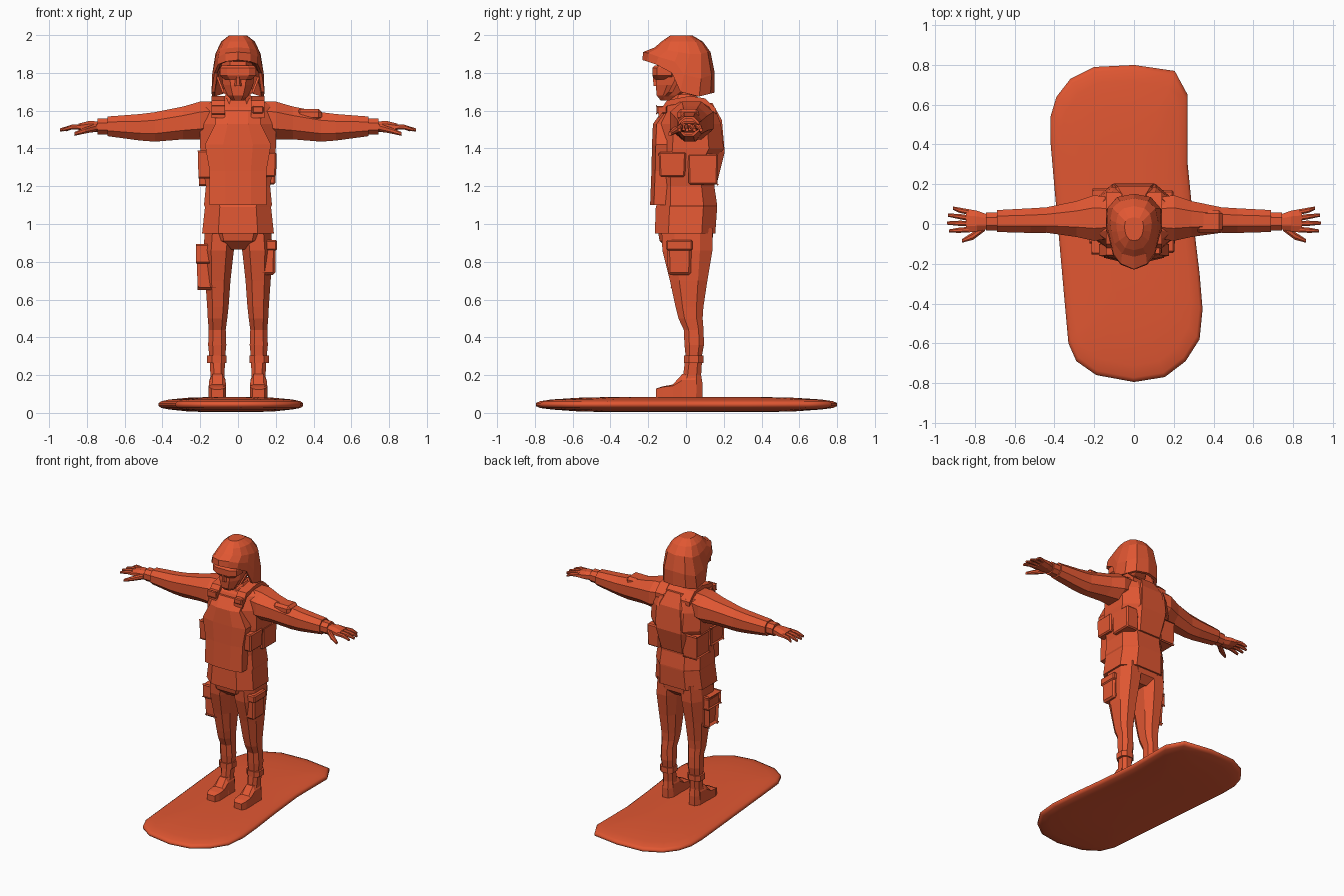
import bpy, bmesh, math
from mathutils import Vector

mat = bpy.data.materials.new("orange_red_plastic")
mat.diffuse_color = (0.75, 0.095, 0.032, 1)


def finish(name, bm, smooth=False):
    bmesh.ops.recalc_face_normals(bm, faces=bm.faces)
    me = bpy.data.meshes.new(name)
    bm.to_mesh(me)
    bm.free()
    me.materials.append(mat)
    for p in me.polygons:
        p.use_smooth = smooth
    ob = bpy.data.objects.new(name, me)
    bpy.context.collection.objects.link(ob)
    return ob


def loft(name, rings, smooth=False):
    """Skin closed rings of points and cap both ends."""
    bm = bmesh.new()
    vs = [[bm.verts.new(p) for p in r] for r in rings]
    n = len(vs[0])
    for a, b in zip(vs, vs[1:]):
        for i in range(n):
            j = (i + 1) % n
            bm.faces.new((a[i], a[j], b[j], b[i]))
    bm.faces.new(vs[0])
    bm.faces.new(vs[-1])
    return finish(name, bm, smooth)


def octo(x0, x1, y0, y1, z, k=0.5):
    """Chamfered rectangle at height z."""
    cx, cy, rx, ry = (x0 + x1) / 2, (y0 + y1) / 2, (x1 - x0) / 2, (y1 - y0) / 2
    c = [(k, -1), (1, -k), (1, k), (k, 1), (-k, 1), (-1, k), (-1, -k), (-k, -1)]
    return [(cx + a * rx, cy + b * ry, z) for a, b in c]


def octo_x(s, x, cy, cz, ry, rz, k=0.45):
    """Chamfered rectangle across the arm at distance x."""
    return [(s * x, p[0], p[1]) for p in octo(cy - ry, cy + ry, cz - rz, cz + rz, 0, k)]


def box(name, s, x, y, z, taper=1.0, bev=0.008):
    """Bevelled box from ranges, mirrored by s, bottom scaled by taper."""
    bm = bmesh.new()
    bmesh.ops.create_cube(bm, size=1)
    mid = lambda r: (r[0] + r[1]) / 2
    for v in bm.verts:
        t = taper if v.co.z < 0 else 1
        v.co = Vector((s * (mid(x) + v.co.x * t * (x[1] - x[0])),
                       mid(y) + v.co.y * t * (y[1] - y[0]), mid(z) + v.co.z * (z[1] - z[0])))
    bmesh.ops.bevel(bm, geom=bm.edges[:], offset=bev, segments=1, affect='EDGES')
    return finish(name, bm)


# Board: slightly skewed rounded outline, lens-shaped in section
outline = [(0, .80), (-.20, .79), (-.32, .73), (-.39, .64), (-.42, .54), (-.42, .41), (-.40, .18),
           (-.377, -.075), (-.35, -.38), (-.33, -.60), (-.29, -.69), (-.19, -.76), (0, -.795),
           (.155, -.77), (.26, -.69), (.33, -.58), (.345, -.43), (.33, -.25), (.30, 0),
           (.27, .30), (.27, .65), (.205, .77)]
levels = [(.3, .004), (.6, .008), (.85, .018), (.96, .026), (1, .036), (1, .052),
          (.96, .062), (.85, .071), (.6, .08), (.3, .084)]
loft("board", [[(-.04 + (x + .04) * s, y * (1 - (1 - s) * .7), z) for x, y in outline]
               for s, z in levels], True)

# Torso: jacket and vest body
torso = [(.95, .19, -.165, .155), (1.09, .175, -.16, .165), (1.10, .18, -.155, .165),
         (1.20, .17, -.15, .15), (1.35, .195, -.15, .17), (1.40, .20, -.15, .20),
         (1.53, .20, -.14, .185), (1.62, .185, -.10, .15), (1.665, .11, -.06, .09)]
loft("torso", [octo(-w, w, a, b, z, .55) for z, w, a, b in torso])
# Pelvis under the jacket hem
loft("pelvis", [octo(-w, w, a, b, z) for z, w, a, b in
                [(.865, .06, -.09, .09), (.91, .15, -.14, .14), (.97, .175, -.15, .145)]])
# Chest plate on the front
plate = [(1.10, .15, -.19), (1.28, .15, -.183), (1.42, .175, -.18), (1.53, .12, -.175), (1.60, .12, -.125)]
loft("chest_plate", [[(-w, -.10, z), (-w, y + .02, z), (-w * .45, y, z), (w * .45, y, z),
                      (w, y + .02, z), (w, -.10, z)] for z, w, y in plate])
# Back plate
loft("back_plate", [[(-w, .1, z), (-w * .6, y, z), (w * .6, y, z), (w, .1, z)] for z, w, y in
                    [(1.22, .14, .165), (1.38, .17, .205), (1.55, .14, .19), (1.64, .09, .14)]])
# Collar and neck
loft("collar", [octo(-w, w, a, b, z) for z, w, a, b in
                [(1.62, .10, -.09, .08), (1.665, .075, -.08, .06), (1.685, .065, -.07, .05)]])
loft("neck", [octo(-.05, .05, -.06, .04, z) for z in (1.64, 1.78)])
# Head with jaw
loft("head", [octo(-w, w, a, b, z) for z, w, a, b in
              [(1.655, .035, -.135, -.04), (1.68, .055, -.155, -.02), (1.735, .08, -.16, .08),
               (1.80, .088, -.155, .10), (1.88, .085, -.15, .10)]])
# Goggles and nose bridge
loft("goggles", [octo(-w, w, y, -.05, z, .6) for z, w, y in
                 [(1.765, .07, -.165), (1.785, .095, -.178), (1.825, .095, -.178), (1.84, .085, -.165)]])
loft("nose", [octo(-w, w, y, -.12, z) for z, w, y in [(1.73, .02, -.172), (1.79, .01, -.176)]])

# Helmet: half outlines from brim to crown, mirrored
rim = [(0, -.23, 1.868), (.065, -.205, 1.86), (.105, -.16, 1.845), (.125, -.075, 1.80),
       (.14, -.03, 1.70), (.138, .07, 1.675), (.09, .13, 1.69), (0, .15, 1.695)]
brim = [(0, -.228, 1.91), (.065, -.20, 1.905), (.105, -.145, 1.885), (.123, -.06, 1.86),
        (.137, -.01, 1.79), (.133, .08, 1.77), (.085, .135, 1.79), (0, .152, 1.80)]
band = [(0, -.165, 1.935), (.06, -.15, 1.93), (.098, -.10, 1.92), (.114, -.04, 1.91),
        (.12, .02, 1.90), (.108, .08, 1.90), (.07, .115, 1.91), (0, .13, 1.91)]


def full(half):
    return half + [(-x, y, z) for x, y, z in half[-2:0:-1]]


def scaled(half, k, z=None):
    return [(x * k, -.03 + (y + .03) * k, z or h) for x, y, h in half]


loft("helmet", [full(r) for r in (scaled(rim, .6, 1.86), scaled(rim, .88), rim, brim, band,
                                  scaled(band, .75, 1.965), scaled(band, .4, 1.998))])

for s, side in ((1, "right"), (-1, "left")):
    # Chin strap
    loft(side + "_chin_strap", [[(s * x, y + d, z) for d in (-.012, .012)] +
         [(s * (x - .012), y + d, z) for d in (.012, -.012)]
         for x, y, z in [(.115, -.04, 1.78), (.085, -.08, 1.70), (.03, -.12, 1.66)]])
    # Sleeve from shoulder to wrist
    arm = [(.10, .03, 1.56, .10, .09), (.20, .03, 1.548, .115, .10), (.29, .025, 1.535, .09, .087),
           (.44, .02, 1.514, .064, .078), (.52, .017, 1.512, .062, .07), (.69, .015, 1.517, .055, .052)]
    loft(side + "_sleeve", [octo_x(s, *a) for a in arm])
    loft(side + "_cuff", [octo_x(s, x, .013, 1.517, .045, .042) for x in (.68, .745)])
    # Glove: palm, fingers, thumb
    loft(side + "_palm", [octo_x(s, *a) for a in [(.73, .01, 1.515, .035, .028),
         (.79, .015, 1.515, .052, .03), (.845, .016, 1.513, .06, .018)]])
    for i, (b, t, end) in enumerate([(.06, .08, .91), (.03, .045, .937), (.002, .005, .942), (-.028, -.035, .93)]):
        loft(f"{side}_finger_{i}", [octo_x(s, x, y, z, r, r) for x, y, z, r in
             [(.83, b, 1.515, .014), (.88, (b + t) / 2, 1.513, .013), (end, t, 1.498, .008)]])
    loft(side + "_thumb", [octo_x(s, *a) for a in [(.75, -.015, 1.51, .02, .02),
         (.81, -.06, 1.495, .02, .016), (.865, -.085, 1.477, .009, .01)]])
    # Trouser leg (inner x, outer x, front y, back y)
    leg = [(.98, .01, .175, -.13, .14), (.86, .022, .182, -.125, .14), (.70, .04, .173, -.085, .113),
           (.56, .05, .163, -.055, .092), (.50, .057, .16, -.04, .088), (.44, .065, .155, -.012, .093),
           (.36, .062, .158, -.008, .095), (.28, .07, .15, 0, .08)]
    loft(side + "_leg", [octo(*sorted((s * a, s * b)), c, d, z) for z, a, b, c, d in leg])
    # Boot cuff, shaft and foot
    loft(side + "_boot_cuff", [octo(*sorted((s * .06, s * .165)), -.01, .092, z) for z in (.265, .305)])
    loft(side + "_boot_shaft", [octo(*sorted((s * a, s * b)), c, d, z) for z, a, b, c, d in
         [(.08, .064, .152, -.05, .088), (.15, .066, .15, -.04, .088), (.20, .072, .146, -.015, .08),
          (.28, .068, .15, -.005, .085)]])
    foot = [(.05, .043, .21), (-.02, .043, .205), (-.07, .046, .15), (-.125, .046, .14), (-.158, .032, .125)]
    loft(side + "_boot_foot", [[(s * .109 + w * u, y, z) for u, z in
         [(-1, .08), (1, .08), (1, .06 + h * .55), (.6, h), (-.6, h), (-1, .06 + h * .55)]] for y, w, h in foot])
    # Side vest pouches
    box(side + "_front_pouch", s, (.10, .205), (-.145, .0), (1.25, 1.38), .93)
    box(side + "_rear_pouch", s, (.10, .20), (.01, .17), (1.21, 1.37), .95)
    # Shoulder straps with buckle
    loft(side + "_shoulder_strap", [[(s * a, y, z) for a in (.07, .14)] + [(s * a, y, z - .03) for a in (.14, .07)]
         for y, z in [(-.145, 1.59), (-.10, 1.655), (.02, 1.678), (.10, 1.665), (.16, 1.61)]])
    box(side + "_buckle", s, (.075, .135), (-.155, -.10), (1.585, 1.625), 1, .006)

# Thigh pouches, different on each leg
box("right_thigh_pouch", 1, (.115, .20), (-.10, .03), (.73, .90), .93, .012)
box("right_thigh_flap", 1, (.11, .207), (-.105, .035), (.86, .915))
box("left_thigh_holster", -1, (.125, .205), (-.075, .04), (.665, .87), .85, .015)
box("left_thigh_flap", -1, (.12, .215), (-.09, .05), (.80, .885))
# Upper arm pouch
box("arm_pouch", 1, (.31, .445), (-.045, .07), (1.545, 1.61), 1.0, .018)
